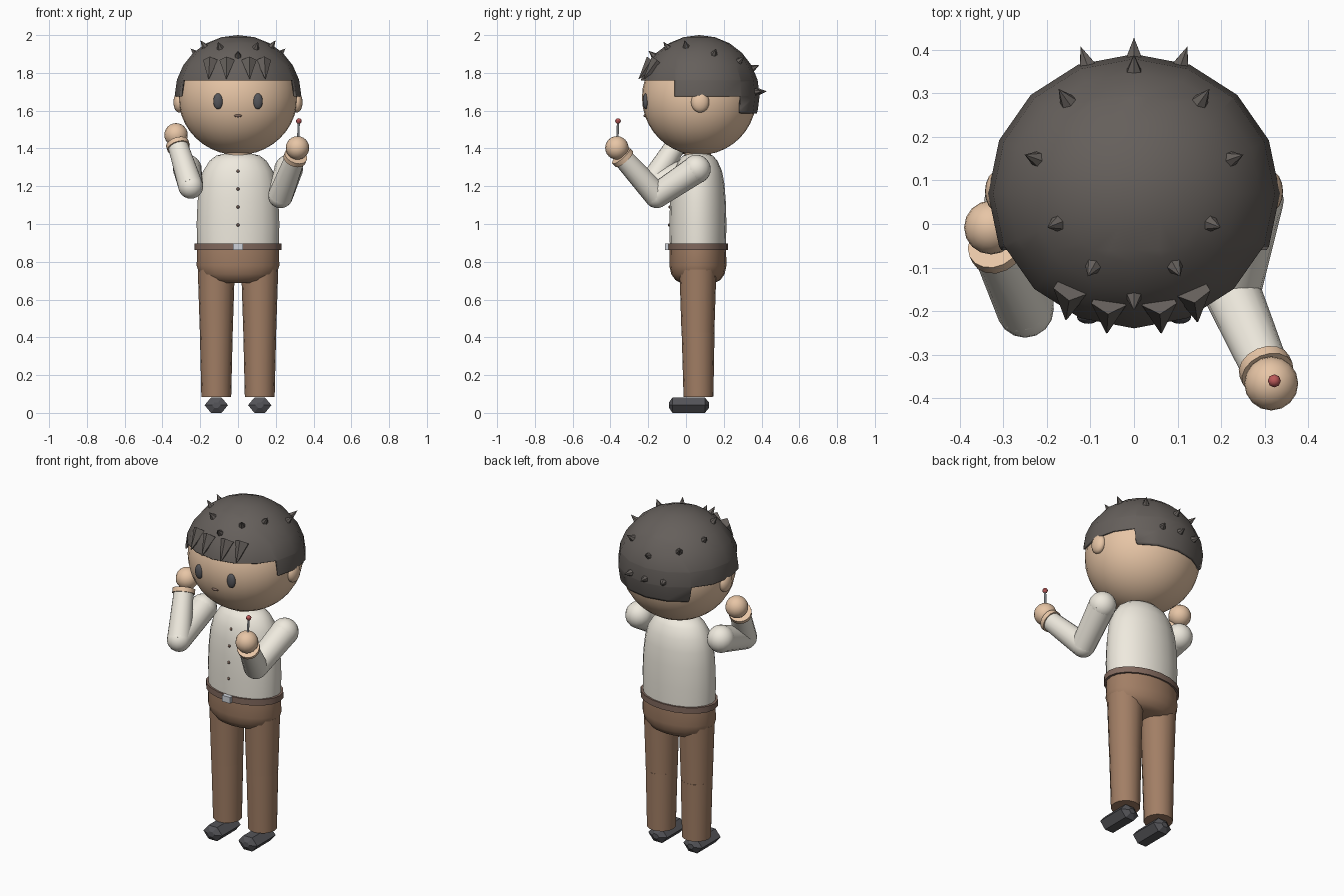
import bpy, bmesh, math
from mathutils import Vector, Matrix

if "Cube" in bpy.data.objects:
    bpy.data.objects.remove(bpy.data.objects["Cube"])

COLORS = {
    "skin": (0.80, 0.56, 0.38), "hair": (0.13, 0.115, 0.105), "cloth": (0.86, 0.82, 0.73),
    "brown": (0.36, 0.21, 0.13), "leather": (0.22, 0.14, 0.11), "black": (0.09, 0.09, 0.10),
    "red": (0.50, 0.10, 0.10), "metal": (0.62, 0.65, 0.70),
}
MATS = {}
for key, rgb in COLORS.items():
    MATS[key] = bpy.data.materials.new(key)
    MATS[key].diffuse_color = (*rgb, 1)


def finish(bm, name, mat, smooth=40):
    bmesh.ops.recalc_face_normals(bm, faces=bm.faces)
    me = bpy.data.meshes.new(name)
    bm.to_mesh(me)
    bm.free()
    ob = bpy.data.objects.new(name, me)
    bpy.context.collection.objects.link(ob)
    me.materials.append(MATS[mat])
    if smooth:
        bpy.ops.object.select_all(action='DESELECT')
        ob.select_set(True)
        bpy.context.view_layer.objects.active = ob
        bpy.ops.object.shade_smooth_by_angle(angle=math.radians(smooth))
    return ob


def ball_mesh(center, radii, u=16, v=12):
    bm = bmesh.new()
    m = Matrix.Translation(center) @ Matrix.Diagonal((*radii, 1))
    bmesh.ops.create_uvsphere(bm, u_segments=u, v_segments=v, radius=1, matrix=m)
    return bm


def ball(name, mat, center, radii, u=16, v=12):
    return finish(ball_mesh(center, radii, u, v), name, mat)


def limb(name, mat, a, b, ra, rb, n=16, smooth=40):
    a, b = Vector(a), Vector(b)
    bm = bmesh.new()
    m = Matrix.Translation((a + b) / 2) @ (b - a).to_track_quat('Z', 'Y').to_matrix().to_4x4()
    bmesh.ops.create_cone(bm, cap_ends=True, segments=n, radius1=ra, radius2=rb,
                          depth=(b - a).length, matrix=m)
    return finish(bm, name, mat, smooth)


def loft(name, mat, rings, smooth=40):
    bm = bmesh.new()
    loops = [[bm.verts.new(p) for p in r] for r in rings]
    n = len(loops[0])
    for lo, hi in zip(loops, loops[1:]):
        for i in range(n):
            bm.faces.new((lo[i], lo[(i + 1) % n], hi[(i + 1) % n], hi[i]))
    bm.faces.new(loops[0])
    bm.faces.new(loops[-1])
    return finish(bm, name, mat, smooth)


BODY_Y = 0.063


def oval(name, mat, profile, ratio=0.69, n=20):
    ang = [2 * math.pi * i / n for i in range(n)]
    return loft(name, mat, [[(r * math.cos(t), BODY_Y + ratio * r * math.sin(t), z) for t in ang]
                            for r, z in profile])


# head and face
ball("head", "skin", (0, 0.07, 1.67), (0.315, 0.303, 0.305), 32, 20)
ball("mouth", "leather", (0, -0.215, 1.573), (0.021, 0.01, 0.008), 12, 8)
for s, side in ((-1, "left"), (1, "right")):
    ball(f"{side}_eye", "black", (s * 0.105, -0.213, 1.65), (0.026, 0.016, 0.042))
    ball(f"{side}_ear", "skin", (s * 0.312, 0.075, 1.645), (0.03, 0.048, 0.055))

# hair cap with stepped lower edge: fringe, sides, nape
HC, HR = Vector((0, 0.07, 1.68)), Vector((0.335, 0.32, 0.32))
bm = ball_mesh(HC, HR)
for co, no in [((0, -0.06, 0), (0, 1, 0)), ((0, 0.29, 0), (0, 1, 0)), ((0, 0, 1.76), (0, 0, 1)),
               ((0, 0, 1.675), (0, 0, 1)), ((0, 0, 1.585), (0, 0, 1))]:
    bmesh.ops.bisect_plane(bm, geom=bm.verts[:] + bm.edges[:] + bm.faces[:],
                           plane_co=co, plane_no=no, dist=1e-5)


def hairline(y):
    return 1.76 if y < -0.06 else 1.675 if y < 0.29 else 1.585


cut = []
for f in bm.faces:
    c = f.calc_center_median()
    if c.z < hairline(c.y):
        cut.append(f)
bmesh.ops.delete(bm, geom=cut, context='FACES')
cap = finish(bm, "hair_cap", "hair")
sol = cap.modifiers.new("thickness", 'SOLIDIFY')
sol.thickness, sol.offset = 0.012, -1

# small hair spikes standing on the cap
spots = [(0, 0.355), (0, -0.17)]
for s in (-1, 1):
    spots += [(s * 0.155, 0.285), (s * 0.225, 0.15), (s * 0.178, 0.0), (s * 0.095, -0.10)]
points = []
for x, y in spots:
    k = 1 - (x / HR.x) ** 2 - ((y - HC.y) / HR.y) ** 2
    points.append(Vector((x, y, HC.z + HR.z * math.sqrt(k))))
for x in (-0.11, 0, 0.11):
    points.append(Vector((x, HC.y + HR.y * math.sqrt(1 - (x / HR.x) ** 2), 1.70)))
for i, p in enumerate(points):
    d = (p - HC).normalized()
    limb(f"hair_spike_{i}", "hair", p - d * 0.012, p + d * 0.038, 0.022, 0, 6, 0)
for i, x in enumerate((-0.15, -0.06, 0.06, 0.14)):
    y = HC.y - 0.31 * math.sqrt(1 - (x / 0.32) ** 2)
    limb(f"fringe_spike_{i}", "hair", (x * 0.96, y + 0.06, 1.86), (x * 1.04, y - 0.015, 1.768),
         0.042, 0.002, 5, 0)

# torso, neck, buttons
oval("shirt", "cloth", [(0.215, 0.87), (0.219, 1.0), (0.214, 1.12), (0.204, 1.21), (0.185, 1.28),
                        (0.150, 1.335), (0.115, 1.362), (0.075, 1.372)])
limb("neck", "skin", (0, BODY_Y, 1.34), (0, BODY_Y, 1.42), 0.07, 0.07)
for i, (z, y) in enumerate(((1.28, -0.066), (1.185, -0.081), (1.09, -0.087), (0.995, -0.089))):
    ball(f"button_{i}", "leather", (0, y, z), (0.008, 0.006, 0.008), 8, 6)

# belt, buckle, hips
oval("belt", "leather", [(0.23, 0.862), (0.23, 0.897)])
bm = bmesh.new()
bmesh.ops.create_cube(bm, size=1, matrix=Matrix.Translation((0, -0.1, 0.88))
                      @ Matrix.Diagonal((0.052, 0.024, 0.036, 1)))
finish(bm, "buckle", "metal", 0)
oval("hips", "brown", [(0.13, 0.688), (0.172, 0.703), (0.205, 0.735), (0.219, 0.78), (0.216, 0.87)])

# legs and shoes
for s, side in ((-1, "left"), (1, "right")):
    x = s * 0.115
    limb(f"{side}_upper_leg", "brown", (x, 0.063, 0.425), (x, 0.063, 0.76), 0.087, 0.098)
    limb(f"{side}_lower_leg", "brown", (x, 0.066, 0.085), (x, 0.064, 0.425), 0.079, 0.087)
    rings = []
    for y, k in ((-0.09, 0.35), (-0.072, 1), (0.10, 1), (0.122, 0.35)):
        rings.append([(x + k * px, y, 0.041 + k * pz) for px, pz in
                      ((0.062, 0), (0.028, 0.04), (-0.028, 0.04),
                       (-0.062, 0), (-0.028, -0.041), (0.028, -0.041))])
    loft(f"{side}_shoe", "black", rings, 0)

# arms: both bent, each with its own pose
POSES = {"left": ((-0.268, 0.055, 1.29), (-0.25, -0.195, 1.20), (-0.318, -0.055, 1.415),
                  (-0.328, -0.008, 1.472)),
         "right": ((0.268, 0.055, 1.29), (0.225, -0.155, 1.15), (0.303, -0.335, 1.352),
                   (0.315, -0.366, 1.403))}
for side, (sh, el, wr, ha) in POSES.items():
    ball(f"{side}_shoulder", "cloth", sh, (0.076,) * 3)
    limb(f"{side}_upper_arm", "cloth", sh, el, 0.075, 0.066)
    ball(f"{side}_elbow", "cloth", el, (0.066,) * 3)
    limb(f"{side}_forearm", "cloth", el, wr, 0.066, 0.054)
    d = (Vector(wr) - Vector(el)).normalized()
    limb(f"{side}_wrist_band", "skin", Vector(wr) - d * 0.012, Vector(wr) + d * 0.014, 0.062, 0.062)
    ball(f"{side}_hand", "skin", ha, (0.062,) * 3)

# lollipop in the raised hand
limb("sweet_stick", "metal", (0.318, -0.363, 1.44), (0.322, -0.36, 1.545), 0.006, 0.006, 8)
ball("sweet", "red", (0.322, -0.36, 1.545), (0.015,) * 3, 8, 6)

for m in bpy.data.materials:
    if m.users and not m.is_grease_pencil:
        m.use_nodes = True
        m.node_tree.nodes["Principled BSDF"].inputs["Base Color"].default_value = m.diffuse_color
